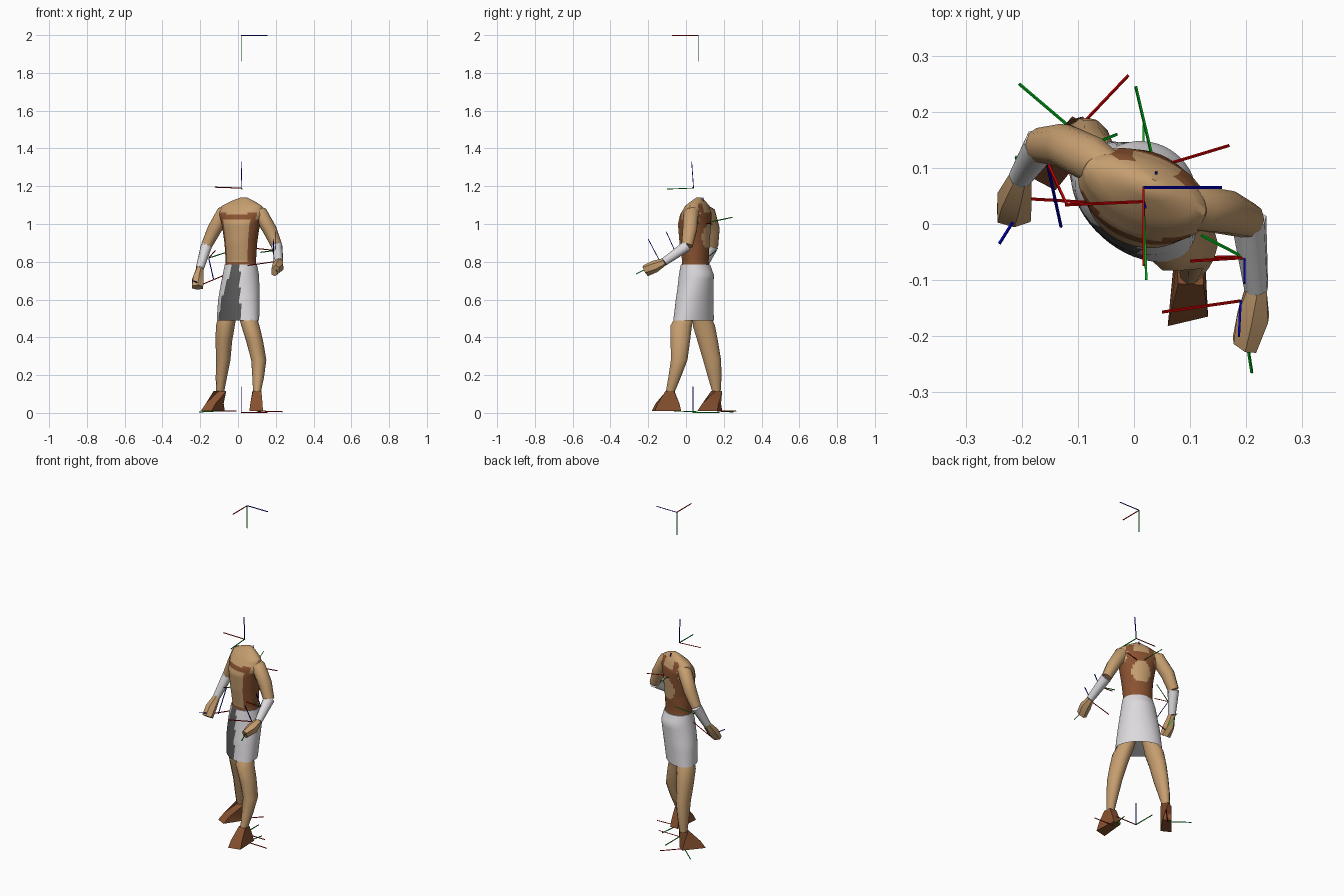
import bpy, bmesh, math
from mathutils import Vector, Matrix


def mat(name, r, g, b):
    m = bpy.data.materials.new(name)
    m.diffuse_color = (r, g, b, 1)
    return m


SKIN = mat("tan skin", 0.56, 0.34, 0.16)
BROWN = mat("brown leather", 0.25, 0.085, 0.03)
WHITE = mat("white cloth", 0.72, 0.70, 0.72)
GREY = mat("dark grey cloth", 0.10, 0.10, 0.10)
RED = mat("red", 0.65, 0.0, 0.0)
GREEN = mat("green", 0.0, 0.45, 0.01)
BLUE = mat("blue", 0.0, 0.0, 0.55)

YAW = math.radians(-22)  # twist of the torso


def loft(name, rings, mats, rule=None, caps=(True, True), angle=50):
    """Skin a list of equal-length point rings; rule(ring, segment) picks a material."""
    bm = bmesh.new()
    vs = [[bm.verts.new(p) for p in r] for r in rings]
    n = len(rings[0])
    for i in range(len(vs) - 1):
        for j in range(n):
            k = (j + 1) % n
            f = bm.faces.new((vs[i][j], vs[i][k], vs[i + 1][k], vs[i + 1][j]))
            if rule:
                f.material_index = rule(i, j)
    if caps[0]:
        bm.faces.new(vs[0][::-1])
    if caps[1]:
        bm.faces.new(vs[-1])
    bmesh.ops.recalc_face_normals(bm, faces=bm.faces[:])
    me = bpy.data.meshes.new(name)
    bm.to_mesh(me)
    bm.free()
    ob = bpy.data.objects.new(name, me)
    bpy.context.collection.objects.link(ob)
    for m in mats:
        me.materials.append(m)
    bpy.ops.object.select_all(action='DESELECT')
    ob.select_set(True)
    bpy.context.view_layer.objects.active = ob
    bpy.ops.object.shade_smooth_by_angle(angle=math.radians(angle))
    return ob


def level(z, cx, cy, rx, ry, n, yaw=0.0):
    """Horizontal elliptical ring."""
    rot = Matrix.Rotation(yaw, 3, 'Z')
    return [Vector((cx, cy, z)) + rot @ Vector((rx * math.cos(t), ry * math.sin(t), 0))
            for t in (2 * math.pi * j / n for j in range(n))]


def refine(profile, step):
    """Insert extra rows so painted areas have crisp borders."""
    out = []
    for a, b in zip(profile, profile[1:]):
        k = max(1, round(abs(b[0] - a[0]) / step))
        out += [[p + (q - p) * i / k for p, q in zip(a, b)] for i in range(k)]
    return out + [list(profile[-1])]


def tube(name, stations, m, n=8):
    """Tube along a path; station = (centre, half width, half height)."""
    pts = [Vector(s[0]) for s in stations]
    rings = []
    for i, (_, w, h) in enumerate(stations):
        d = (pts[min(i + 1, len(pts) - 1)] - pts[max(i - 1, 0)]).normalized()
        side = d.cross(Vector((0, 1, 0.6))).normalized()
        up = side.cross(d)
        rings.append([pts[i] + side * w * math.cos(t) + up * h * math.sin(t)
                      for t in (2 * math.pi * (j + 0.5) / n for j in range(n))])
    return loft(name, rings, [m])


# Torso with leather harness: belt, side panels, chest band, back panel, shoulder straps
N = 48
torso = refine([(0.76, 0.015, 0.05, 0.088, 0.075), (0.80, 0.015, 0.05, 0.082, 0.068),
                (0.90, 0.015, 0.045, 0.088, 0.078), (1.00, 0.015, 0.045, 0.104, 0.085),
                (1.05, 0.017, 0.052, 0.122, 0.075), (1.095, 0.02, 0.06, 0.115, 0.052),
                (1.12, 0.025, 0.065, 0.068, 0.032), (1.14, 0.03, 0.068, 0.018, 0.012)], 0.0125)


def harness(i, j):
    z = (torso[i][0] + torso[i + 1][0]) / 2
    t = 2 * math.pi * (j + 0.5) / N
    c, s = math.cos(t), math.sin(t)
    x = abs(c) * torso[i][3]
    if z < 0.805:
        return 1
    if s < 0:
        panel = abs(c) > 0.66 and z < 1.03
        band = 1.025 < z < (1.065 if x > 0.055 else 1.05) and abs(c) < 0.85
        return int(panel or band)
    if z > 1.0:
        strap = 0.05 < x < 0.08 and z < 1.11
        return int(strap or z < 1.06 and x < 0.08)
    hole = (c / 0.58) ** 2 + ((z - 0.935) / 0.065) ** 2 < 1
    return int(not hole)


loft("torso", [level(*p, N, YAW) for p in torso], [SKIN, BROWN], harness)

# Skirt, open at the hem, turned to follow the stride, dark front panel widening downward
skirt = refine([(0.49, 0.0, 0.04, 0.130, 0.085, -42), (0.60, 0.004, 0.046, 0.118, 0.090, -36),
                (0.73, 0.015, 0.055, 0.097, 0.092, -24), (0.785, 0.015, 0.05, 0.087, 0.076, -22)], 0.02)


def front_panel(i, j):
    t = math.degrees(2 * math.pi * (j + 0.5) / N)
    return int(abs(t - 272) < 38 - 85 * (skirt[i][0] - 0.49))


loft("skirt", [level(*p[:5], N, math.radians(p[5])) for p in skirt], [WHITE, GREY],
     front_panel, (False, True))

# Legs, from under the skirt down to the ankle
legs = {
    "left": [(0.56, -0.04, 0.075, 0.040, 0.045), (0.495, -0.060, 0.088, 0.048, 0.054),
             (0.46, -0.067, 0.095, 0.050, 0.062), (0.38, -0.075, 0.115, 0.044, 0.057),
             (0.28, -0.078, 0.138, 0.038, 0.050),
             (0.19, -0.088, 0.152, 0.030, 0.038), (0.105, -0.096, 0.162, 0.021, 0.022)],
    "right": [(0.56, 0.04, 0.005, 0.040, 0.045), (0.495, 0.056, -0.012, 0.048, 0.054),
              (0.46, 0.066, -0.026, 0.048, 0.060), (0.38, 0.088, -0.03, 0.045, 0.054),
              (0.28, 0.110, -0.036, 0.040, 0.046),
              (0.19, 0.107, -0.06, 0.031, 0.035), (0.105, 0.100, -0.085, 0.020, 0.024)]}
for side, prof in legs.items():
    loft(side + "_leg", [level(*p, 10) for p in prof], [SKIN])

# Flared wedge shoes: ankle square to sole corners (heel pair, then toe pair)
shoes = {"left": ((-0.096, 0.162), 35, [(-0.07, 0.165), (-0.11, 0.192), (-0.197, 0.09), (-0.14, 0.06)]),
         "right": ((0.10, -0.085), 0, [(0.125, -0.025), (0.075, -0.025), (0.06, -0.182), (0.132, -0.165)])}
for side, (c, deg, sole) in shoes.items():
    top = level(0.115, *c, 0.03, 0.034, 4, math.radians(45 + deg))
    low = [Vector((x, y, 0.01)) for x, y in sole]
    mid = [a.lerp(b, 0.72) for a, b in zip(top, low)]
    for v in mid:
        v.z = 0.05
    loft(side + "_shoe", [top, mid, low], [BROWN], angle=30)

# Arms: bare upper arm, white sleeve, flared mitten hand
arms = {"left": ((-0.025, 0.088, 1.08), (-0.075, 0.115, 1.058), (-0.126, 0.140, 0.97),
                 (-0.167, 0.140, 0.885), (-0.202, 0.085, 0.765), (-0.213, 0.045, 0.71),
                 (-0.214, 0.012, 0.665)),
        "right": ((0.07, 0.045, 1.08), (0.118, 0.028, 1.055), (0.168, 0.020, 0.97),
                  (0.205, 0.006, 0.885), (0.218, -0.115, 0.80), (0.212, -0.165, 0.775),
                  (0.197, -0.215, 0.752))}
for side, (root, sh, mid, el, wr, palm, tip) in arms.items():
    tube(side + "_upper_arm", [(root, 0.028, 0.028), (sh, 0.040, 0.042), (mid, 0.037, 0.040),
                               (el, 0.029, 0.032)], SKIN, 10)
    tube(side + "_sleeve", [(el, 0.030, 0.033), (wr, 0.022, 0.022)], WHITE)
    tube(side + "_hand", [(wr, 0.02, 0.021), (palm, 0.032, 0.033), (tip, 0.034, 0.022)], SKIN, 6)

# Thin axis markers: origin, then red, green and blue tips
markers = {
    "head": ((0.017, 0.065, 1.998), (0.017, -0.075, 1.998), (0.017, 0.065, 1.86), (0.157, 0.065, 1.998)),
    "neck": ((0.017, 0.04, 1.19), (-0.123, 0.034, 1.195), (0.022, -0.10, 1.185), (0.02, 0.03, 1.33)),
    "chest": ((0.037, 0.10, 1.005), (0.17, 0.14, 1.0), (0.003, 0.245, 1.035), (0.04, 0.09, 1.14)),
    "ground": ((0.017, 0.037, 0.002), (0.157, 0.037, 0.002), (0.017, 0.177, 0.002), (0.017, 0.037, 0.14)),
    "right_hand": ((0.19, -0.137, 0.80), (0.05, -0.157, 0.78), (0.21, -0.265, 0.735), (0.187, -0.20, 0.92)),
    "right_elbow": ((0.197, -0.06, 0.86), (0.10, -0.066, 0.87), (0.12, -0.02, 0.85), (0.197, -0.105, 0.96)),
    "left_hand": ((-0.19, 0.045, 0.68), (-0.07, 0.038, 0.73), (-0.21, 0.12, 0.76), (-0.24, -0.035, 0.70)),
    "left_elbow": ((-0.155, 0.11, 0.82), (-0.12, 0.035, 0.86), (-0.03, 0.16, 0.86), (-0.13, -0.005, 0.71)),
    "left_foot": ((-0.105, 0.165, 0.01), (-0.01, 0.265, 0.01), (-0.205, 0.25, 0.005), (-0.10, 0.16, 0.12)),
    "right_foot": ((0.10, -0.06, 0.01), (0.235, -0.058, 0.006), (0.12, 0.06, 0.006), (0.10, -0.07, 0.13)),
}
for part, (o, *tips) in markers.items():
    for tip, m in zip(tips, (RED, GREEN, BLUE)):
        tube(f"{part}_{m.name}_axis", [(o, 0.0028, 0.0028), (tip, 0.0028, 0.0028)], m, 4)
